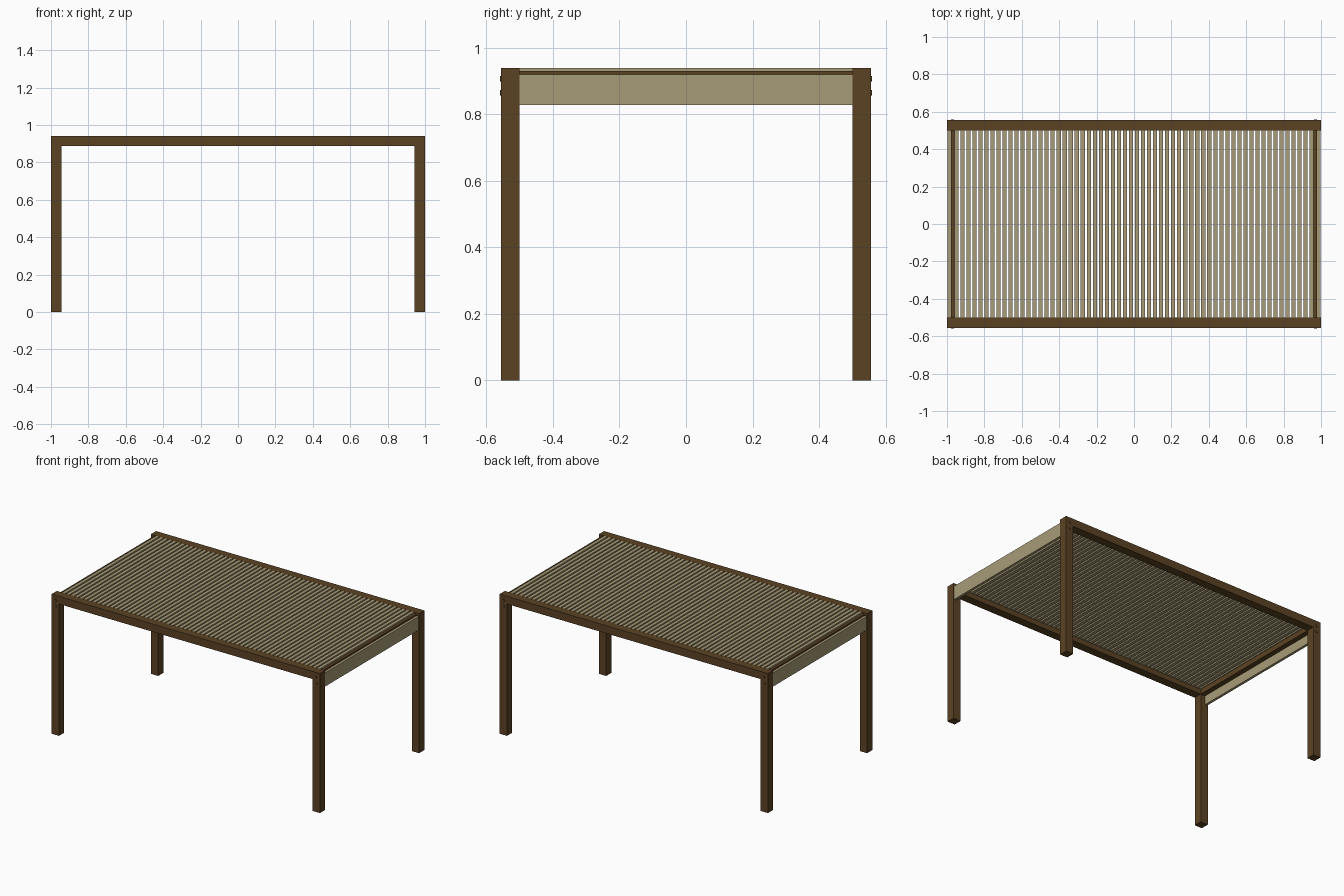
import bpy
from mathutils import Vector

cube = bpy.data.objects.get("Cube")
if cube:
    bpy.data.objects.remove(cube, do_unlink=True)


def material(name, rgb):
    m = bpy.data.materials.new(name)
    m.use_nodes = True
    m.diffuse_color = (*rgb, 1)
    m.node_tree.nodes["Principled BSDF"].inputs["Base Color"].default_value = (*rgb, 1)
    return m


brown = material("dark_brown", (0.105, 0.055, 0.017))
tan = material("tan", (0.39, 0.33, 0.185))


def box(name, low, high, mat):
    """Axis-aligned box between two opposite corners."""
    low, high = Vector(low), Vector(high)
    bpy.ops.mesh.primitive_cube_add(size=1, location=(low + high) / 2)
    ob = bpy.context.object
    ob.name = name
    ob.scale = [abs(v) for v in high - low]
    bpy.ops.object.transform_apply(location=False, rotation=False, scale=True)
    ob.data.materials.append(mat)
    return ob


TOP = 0.94
INNER_X, INNER_Y, OUTER_Y = 0.945, 0.5, 0.556

for sy, depth in ((-1, "front"), (1, "back")):
    # Long beam between the posts
    box(depth + "_beam", (-INNER_X, sy * INNER_Y, 0.888),
        (INNER_X, sy * OUTER_Y, TOP), brown)
    for sx, side in ((-1, "right"), (1, "left")):
        # Corner post
        box(f"{depth}_{side}_post", (sx * INNER_X, sy * INNER_Y, 0),
            (sx, sy * OUTER_Y, TOP), brown)
        # Bolt heads on the outer face of the post
        for z in (0.865, 0.907):
            bpy.ops.mesh.primitive_cylinder_add(
                vertices=12, radius=0.008, depth=0.006,
                location=(sx * 0.97, sy * (OUTER_Y + 0.001), z),
                rotation=(1.5708, 0, 0))
            bolt = bpy.context.object
            bolt.name = f"{depth}_{side}_bolt"
            bolt.data.materials.append(brown)

for sx, side in ((-1, "right"), (1, "left")):
    # Brown end rail with the deeper tan fascia outside it
    box(side + "_end_rail", (sx * INNER_X, -INNER_Y, 0.888),
        (sx * 0.979, INNER_Y, 0.93), brown)
    box(side + "_fascia", (sx * 0.979, -INNER_Y, 0.828),
        (sx * 0.996, INNER_Y, 0.92), tan)

# Roof slats, one repeated by an array
COUNT, START = 60, -0.95
slats = box("roof_slats", (START - 0.011, -INNER_Y, 0.922),
            (START + 0.011, INNER_Y, TOP), tan)
array = slats.modifiers.new("Repeat", "ARRAY")
array.count = COUNT
array.use_relative_offset = False
array.use_constant_offset = True
array.constant_offset_displace = (-2 * START / (COUNT - 1), 0, 0)
